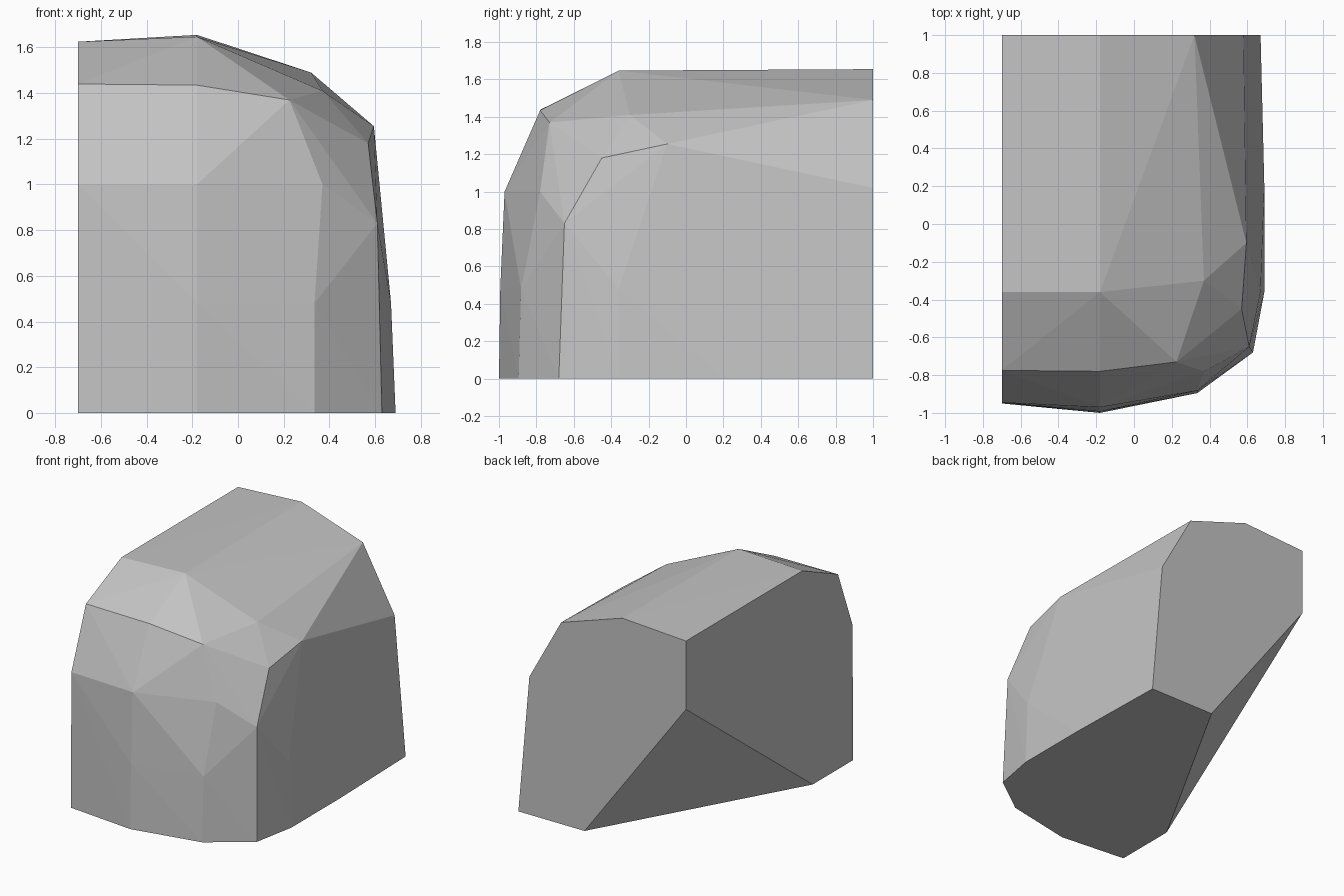
import bpy, bmesh

if "Cube" in bpy.data.objects:
    bpy.data.objects.remove(bpy.data.objects["Cube"])

grey = bpy.data.materials.new("stone grey")
grey.diffuse_color = (0.55, 0.55, 0.55, 1)
grey.use_nodes = True
grey.node_tree.nodes["Principled BSDF"].inputs["Base Color"].default_value = grey.diffuse_color

# Profiles running from the base, up the rounded front and over to the back
left_side = [(-.70, -.95, 0), (-.70, -.945, 1.0), (-.70, -.775, 1.44),
             (-.70, -.36, 1.625), (-.70, 1, 1.625)]
crown = [(-.18, -1, 0), (-.18, -.993, .48), (-.18, -.97, 1.0),
         (-.18, -.78, 1.435), (-.18, -.36, 1.647), (-.18, 1, 1.655)]
shoulder = [(.335, -.895, 0), (.335, -.882, .48), (.37, -.78, 1.0),
            (.225, -.73, 1.37), (.37, -.30, 1.41), (.32, 1, 1.49)]
corner = [(.63, -.68, 0), (.61, -.65, .83), (.57, -.45, 1.18),
          (.595, -.10, 1.255), (.58, 1, 1.02)]
right_side = [(.69, -.36, 0), (.67, -.36, .48), (.69, .20, 0), (.67, 1, 0)]
# Sloping cut that removes the lower back left corner
back_cut = [(-.70, 1, 1.12), (.13, 1, 0), (-.70, -.48, 0)]

# Faceted boulder wrapped around the profiles
bm = bmesh.new()
for point in left_side + crown + shoulder + corner + right_side + back_cut:
    bm.verts.new(point)
hull = bmesh.ops.convex_hull(bm, input=bm.verts[:])
inside = {v for key in ("geom_interior", "geom_unused") for v in hull[key]
          if isinstance(v, bmesh.types.BMVert)}
bmesh.ops.delete(bm, geom=list(inside), context='VERTS')
# Merge the flat sides, back, base and cut into single faces
bmesh.ops.dissolve_limit(bm, angle_limit=0.005, verts=bm.verts[:], edges=bm.edges[:])
bmesh.ops.recalc_face_normals(bm, faces=bm.faces[:])

mesh = bpy.data.meshes.new("boulder")
bm.to_mesh(mesh)
bm.free()
mesh.materials.append(grey)
bpy.context.collection.objects.link(bpy.data.objects.new("boulder", mesh))
